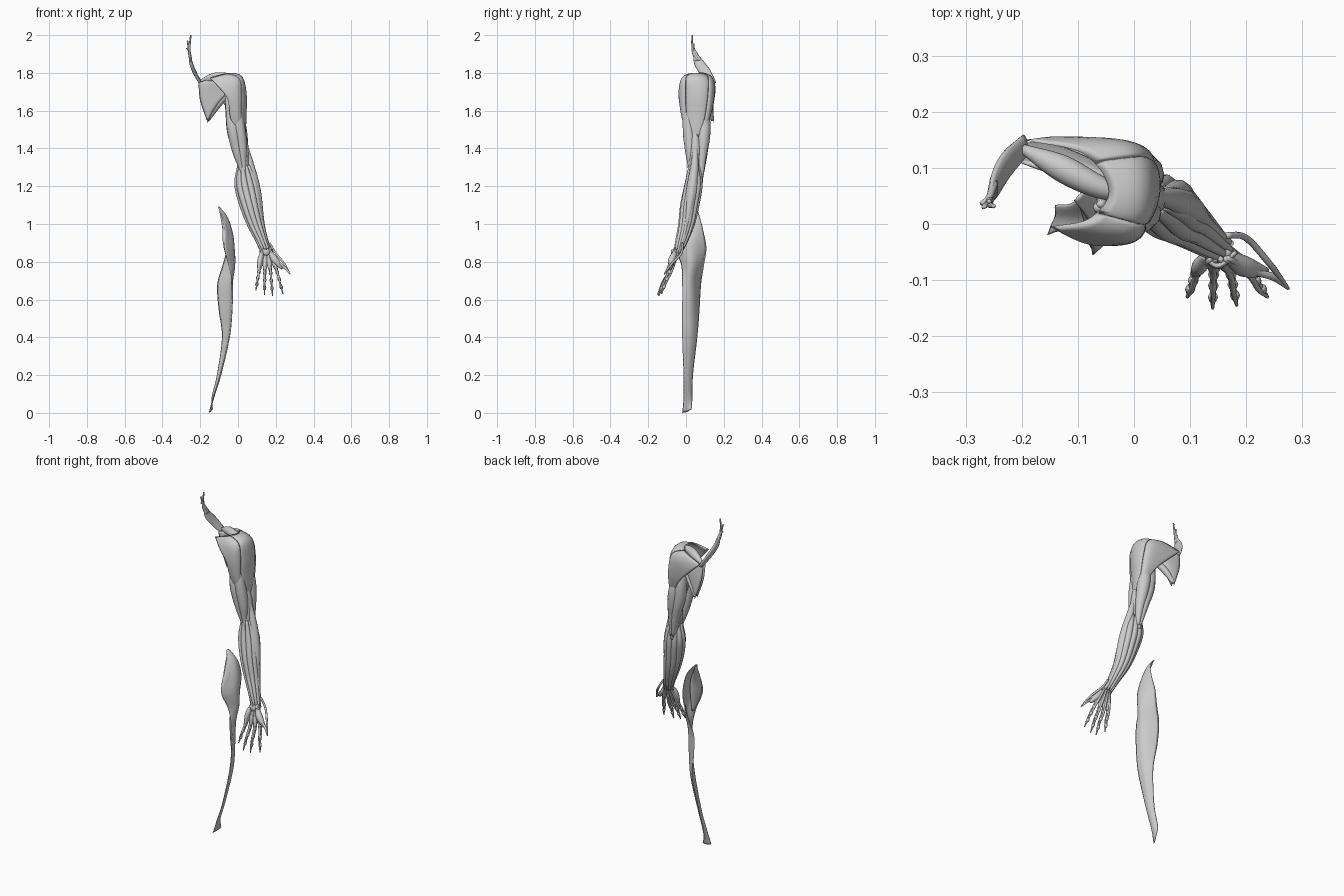
import bpy, bmesh, math
from mathutils import Vector


def spline(pts, n):
    """Catmull-Rom through tuples of any length, n steps per span."""
    p = [Vector(q) for q in pts]
    p = [p[0] * 2 - p[1]] + p + [p[-1] * 2 - p[-2]]
    out = []
    for i in range(1, len(p) - 2):
        a, b, c, d = p[i - 1:i + 3]
        for k in range(n):
            t = k / n
            out.append((b * 2 + (c - a) * t + (a * 2 - b * 5 + c * 4 - d) * t * t
                        + (b * 3 - a - c * 3 + d) * t ** 3) * 0.5)
    return out + [p[-2]]


def finish(name, bm):
    bmesh.ops.remove_doubles(bm, verts=bm.verts, dist=1e-6)
    bmesh.ops.recalc_face_normals(bm, faces=bm.faces)
    me = bpy.data.meshes.new(name)
    bm.to_mesh(me)
    bm.free()
    for f in me.polygons:
        f.use_smooth = True
    ob = bpy.data.objects.new(name, me)
    bpy.context.collection.objects.link(ob)


def muscle(name, pts, wide=(1, 0, 0), flat=1.0, sides=12, n=6):
    """Spindle along points (x, y, z, radius); wide = broad axis, flat = thickness ratio."""
    s = spline(pts, n)
    c = [Vector(q[:3]) for q in s]
    bm = bmesh.new()
    rings = []
    for i, q in enumerate(s):
        t = (c[min(i + 1, len(c) - 1)] - c[max(i - 1, 0)]).normalized()
        a = Vector(wide)
        a = (a - t * a.dot(t)).normalized()
        b = t.cross(a)
        r = max(q[3], 0.002)
        rings.append([bm.verts.new(c[i] + a * r * math.cos(w) + b * r * flat * math.sin(w))
                      for w in (2 * math.pi * k / sides for k in range(sides))])
    for r0, r1 in zip(rings, rings[1:]):
        for k in range(sides):
            j = (k + 1) % sides
            bm.faces.new((r0[k], r0[j], r1[j], r1[k]))
    bm.faces.new(rings[0])
    bm.faces.new(rings[-1])
    finish(name, bm)


def sheet(name, rows, thick, n=6, shift=(0, 0, 0)):
    """Lens-thick sheet lofted through rows of points; edges are sharp."""
    cols = [spline(col, n) for col in zip(*rows)]
    g = [spline(r, n) for r in zip(*cols)]
    nu, nv = len(g), len(g[0])
    bm = bmesh.new()
    for sign in (1, -1):
        vs = []
        for i in range(nu):
            row = []
            for j in range(nv):
                du = g[min(i + 1, nu - 1)][j] - g[max(i - 1, 0)][j]
                dv = g[i][min(j + 1, nv - 1)] - g[i][max(j - 1, 0)]
                u, v = i / (nu - 1), j / (nv - 1)
                h = thick * max(0, 16 * u * (1 - u) * v * (1 - v)) ** 0.4
                row.append(bm.verts.new(g[i][j] + du.cross(dv).normalized() * h * sign + Vector(shift)))
            vs.append(row)
        for i in range(nu - 1):
            for j in range(nv - 1):
                bm.faces.new((vs[i][j], vs[i + 1][j], vs[i + 1][j + 1], vs[i][j + 1]))
    finish(name, bm)


# Neck slip muscle: one belly and four separate tips
muscle("neck_belly", [(-.256, .048, 1.9, .012), (-.248, .07, 1.85, .026), (-.228, .105, 1.8, .028),
                      (-.195, .14, 1.74, .022)], wide=(0, 1, .3), flat=.35)
for i, tip in enumerate([(-.25, .032, 2.0), (-.268, .03, 1.97), (-.258, .04, 1.955), (-.272, .036, 1.93)]):
    muscle(f"neck_slip_{i}", [tip + (.004,), (-.258, .036 + .004 * i, 1.915, .006),
                              (-.25, .055 + .006 * i, 1.865, .008)], sides=8)

# Shoulder blade muscles, front and back layer
blade = [[(-.21, .135, 1.75), (-.2, .142, 1.65), (-.16, .145, 1.535)],
         [(-.13, .11, 1.77), (-.13, .125, 1.69), (-.13, .13, 1.6)],
         [(-.07, .09, 1.77), (-.07, .1, 1.72), (-.075, .105, 1.67)],
         [(0, .06, 1.75), (0, .07, 1.73), (0, .08, 1.71)]]
sheet("blade_back_muscle", blade, .012)
sheet("blade_front_muscle", blade, .012, shift=(0, -.022, 0))
muscle("blade_top_muscle", [(-.2, .135, 1.755, .008), (-.13, .1, 1.775, .024), (-.06, .065, 1.78, .02),
                            (0, .05, 1.765, .01)], wide=(0, 1, 0))
muscle("blade_lower_muscle", [(-.16, .14, 1.55, .01), (-.115, .12, 1.62, .018), (-.06, .09, 1.68, .016),
                              (-.01, .06, 1.7, .008)])

# Shoulder cap, split into three heads
cap = [[(-.15, -.005, 1.775), (-.08, .01, 1.795), (-.045, .06, 1.8), (-.09, .125, 1.79), (-.2, .15, 1.755)],
       [(-.1, -.03, 1.72), (-.005, -.015, 1.765), (.018, .06, 1.775), (-.01, .135, 1.75), (-.14, .153, 1.7)],
       [(-.055, -.035, 1.66), (.01, -.017, 1.68), (.038, .06, 1.68), (.02, .128, 1.66), (-.06, .14, 1.62)],
       [(-.04, -.015, 1.56), (.01, -.01, 1.57), (.036, .055, 1.57), (.03, .11, 1.56), (-.02, .122, 1.56)],
       [(.01, .01, 1.46), (.025, .02, 1.46), (.037, .05, 1.45), (.033, .08, 1.46), (.015, .09, 1.46)]]
fine = [spline(r, 4) for r in cap]
for part, a, b in (("front", 0, 5), ("middle", 5, 11), ("back", 11, 16)):
    sheet(f"shoulder_cap_{part}", [[tuple(p) for p in r[a:b + 1]] for r in fine], .008, n=5 if part == "x" else 4)

# Upper arm muscles
muscle("biceps_inner", [(-.065, .03, 1.72, .008), (-.042, .02, 1.6, .023), (-.026, .015, 1.5, .032),
                        (-.005, .022, 1.39, .027), (.02, .025, 1.29, .014), (.05, .02, 1.18, .006)])
muscle("biceps_outer", [(-.02, .01, 1.74, .006), (-.004, .01, 1.6, .024), (.008, .014, 1.5, .031),
                        (.022, .02, 1.4, .027), (.03, .023, 1.3, .014), (.052, .02, 1.18, .006)])
muscle("brachialis", [(.018, .045, 1.52, .012), (.024, .05, 1.42, .03), (.027, .045, 1.32, .032),
                      (.045, .045, 1.19, .012)])
muscle("coracobrachialis", [(-.06, .035, 1.74, .007), (-.047, .045, 1.62, .018), (-.02, .055, 1.46, .008)])
muscle("triceps_long", [(-.06, .085, 1.69, .012), (-.034, .092, 1.58, .032), (-.022, .092, 1.48, .034),
                        (.002, .09, 1.38, .025), (.03, .08, 1.24, .01)])
muscle("triceps_outer", [(-.005, .09, 1.66, .012), (.005, .095, 1.54, .034), (.018, .092, 1.45, .034),
                         (.03, .085, 1.36, .024), (.042, .08, 1.24, .01)])
muscle("triceps_inner", [(-.01, .065, 1.5, .012), (.008, .07, 1.4, .03), (.02, .07, 1.31, .022),
                         (.035, .08, 1.22, .01)])

# Forearm: ring of spindles around a leaning axis (z, x, y, half width, half depth, fullness)
axis = [(1.31, .033, .045, .042, .036, .55), (1.21, .045, .04, .066, .044, 1), (1.1, .066, .02, .059, .048, 1),
        (1.0, .092, .003, .048, .044, .9), (.91, .126, -.023, .036, .036, .75), (.845, .15, -.045, .034, .025, .5)]
for k in range(10):
    w = 2 * math.pi * k / 10
    path = []
    for i, (z, x, y, rx, ry, full) in enumerate(axis):
        v = w + .1 * i
        path.append((x + .7 * rx * math.cos(v), y + .7 * ry * math.sin(v), z, .17 * (rx + ry) * full))
    muscle(f"forearm_muscle_{k}", path, sides=10)
muscle("forearm_outer_muscle", [(.04, .05, 1.42, .01), (.068, .045, 1.3, .021), (.098, .03, 1.17, .024),
                                (.132, 0, .99, .011), (.172, -.035, .85, .006)])

# Hand: palm muscles, then two tendons and small bands per finger
muscle("thumb_pad", [(.165, -.055, .86, .008), (.195, -.075, .81, .019), (.235, -.085, .765, .008)])
muscle("little_finger_pad", [(.128, -.055, .86, .007), (.117, -.075, .81, .014), (.108, -.09, .75, .006)])
muscle("wrist_band", [(.118, -.045, .855, .012), (.148, -.075, .85, .016), (.182, -.05, .855, .012)],
       wide=(0, 0, 1), flat=.35)
fingers = [("little", (.112, -.083, .755), (.095, -.13, .65)), ("ring", (.142, -.085, .75), (.14, -.15, .625)),
           ("middle", (.172, -.085, .75), (.183, -.145, .62)), ("index", (.205, -.083, .755), (.238, -.13, .63))]
for i, (name, kn, tip) in enumerate(fingers):
    kn, tip = Vector(kn), Vector(tip)
    wrist = Vector((.136 + .009 * i, -.05, .87))
    mid = kn.lerp(tip, .5) + Vector((0, -.004, 0))
    for side, dy in (("front", -.008), ("back", .009)):
        o = Vector((0, dy, 0))
        muscle(f"{name}_tendon_{side}", [(*(wrist + o * 1.5), .005), (*(kn + o), .006), (*(mid + o * .7), .005),
                                         (*tip, .003)], sides=8)
    muscle(f"{name}_palm_muscle", [(*wrist, .006), (*(wrist.lerp(kn, .55)), .014), (*kn, .008)], sides=10)
    for j, t in enumerate((.08, .38, .7)):
        p, d = kn.lerp(tip, t), (tip - kn).normalized() * .01
        muscle(f"{name}_band_{j}", [(*(p - d), .007), (*p, .0105 - .002 * t), (*(p + d), .007)], sides=8, n=2)
muscle("thumb_tendon_back", [(.165, -.02, .9, .006), (.2, -.025, .845, .006), (.245, -.075, .79, .006),
                             (.275, -.115, .735, .003)], sides=8)
muscle("thumb_tendon_front", [(.165, -.06, .87, .005), (.215, -.085, .8, .006), (.25, -.095, .765, .007),
                              (.275, -.115, .735, .003)], sides=8)

# Outer thigh band with its hip muscle
band = [[(-.107, .042, 1.09), (-.1, .05, 1.092), (-.093, .058, 1.085)],
        [(-.082, .005, 1.03), (-.058, .04, 1.03), (-.055, .075, 1.03)],
        [(-.076, -.04, .95), (-.032, .03, .95), (-.045, .095, .95)],
        [(-.072, -.055, .87), (-.022, .02, .87), (-.058, .108, .87)],
        [(-.05, -.025, .78), (-.02, .03, .78), (-.082, .095, .78)],
        [(-.03, -.02, .68), (-.04, .03, .68), (-.11, .08, .68)],
        [(-.03, -.02, .55), (-.045, .03, .55), (-.103, .072, .55)],
        [(-.045, -.02, .4), (-.053, .025, .4), (-.085, .06, .4)],
        [(-.093, -.013, .2), (-.095, .012, .2), (-.112, .037, .2)],
        [(-.132, -.013, .08), (-.13, .01, .08), (-.14, .034, .08)],
        [(-.155, -.02, 0), (-.145, .005, .005), (-.132, .03, .02)]]
sheet("thigh_band", band, .005)
muscle("hip_muscle", [(-.095, .04, 1.07, .006), (-.066, .005, .98, .03), (-.058, -.012, .89, .036),
                      (-.045, -.002, .78, .008)], wide=(.5, 1, 0), flat=.4)
